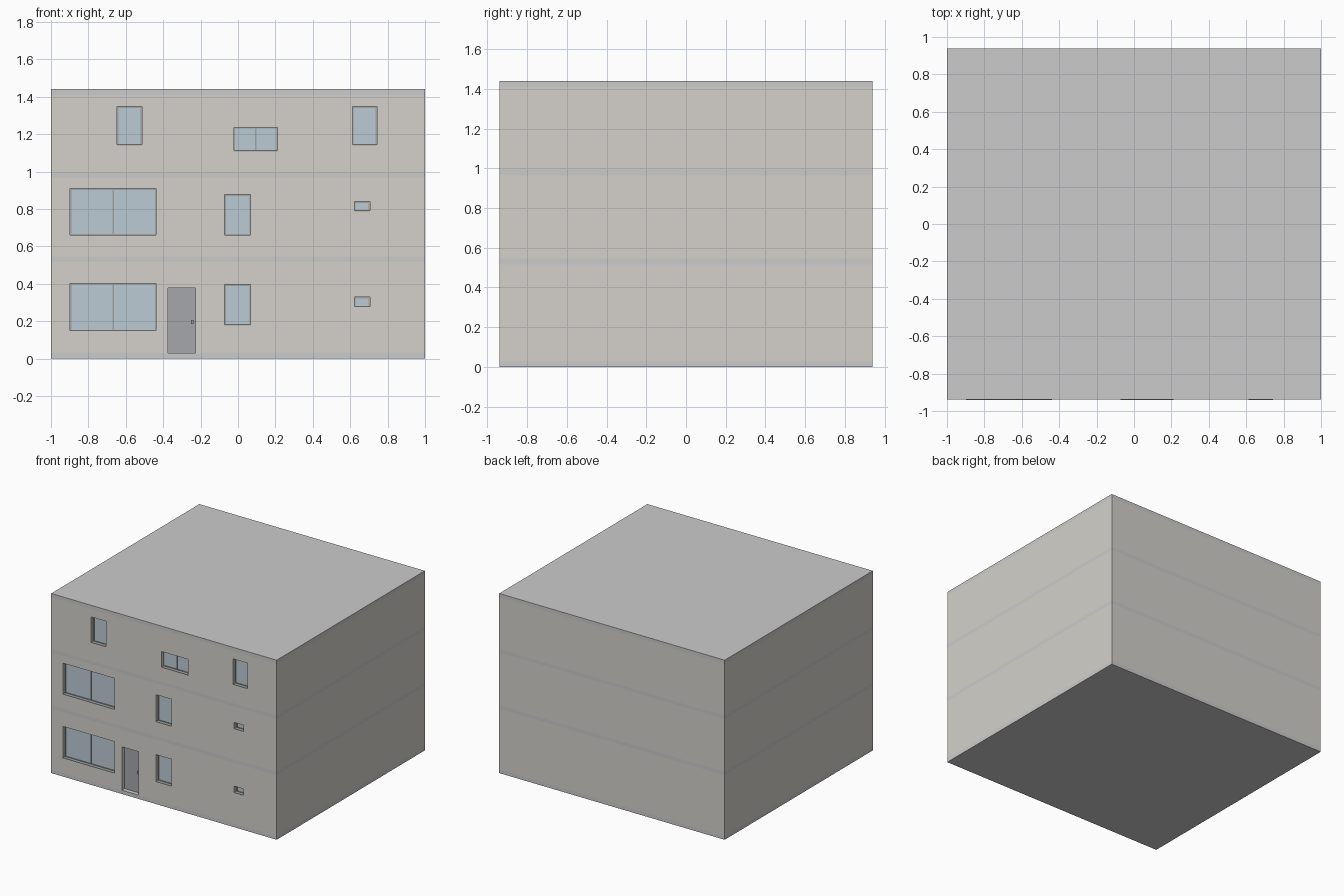
import bpy

if "Cube" in bpy.data.objects:
    bpy.data.objects.remove(bpy.data.objects["Cube"])

W, D = 1.0, 0.938          # half width, half depth
T = 0.06                   # wall thickness


def material(name, color):
    m = bpy.data.materials.new(name)
    m.diffuse_color = (*color, 1)
    m.use_nodes = True
    m.node_tree.nodes["Principled BSDF"].inputs["Base Color"].default_value = m.diffuse_color
    return m


WALL = material("plaster", (0.66, 0.64, 0.60))
SLAB = material("concrete", (0.58, 0.575, 0.56))
GLASS = material("glass", (0.50, 0.60, 0.66))
FRAME = material("frame_grey", (0.36, 0.37, 0.37))
DOOR = material("door_grey", (0.38, 0.39, 0.41))


def box(name, x0, x1, y0, y1, z0, z1, mat=None):
    bpy.ops.mesh.primitive_cube_add(
        size=1, location=((x0 + x1) / 2, (y0 + y1) / 2, (z0 + z1) / 2))
    o = bpy.context.object
    o.name = name
    o.scale = (x1 - x0, y1 - y0, z1 - z0)
    bpy.ops.object.transform_apply(location=False, rotation=False, scale=True)
    if mat:
        o.data.materials.append(mat)
    return o


def cut(target, *bounds):
    c = box("cutter", *bounds)
    c.hide_render = True
    m = target.modifiers.new("cut", 'BOOLEAN')
    m.operation, m.solver, m.object = 'DIFFERENCE', 'EXACT', c
    bpy.context.view_layer.objects.active = target
    bpy.ops.object.modifier_apply(modifier=m.name)
    bpy.data.objects.remove(c, do_unlink=True)


def window(name, x0, x1, z0, z1, panes):
    f, ya, yb = 0.007, -D + 0.026, -D + 0.04
    box(name + "_glass", x0, x1, ya + 0.005, yb - 0.003, z0, z1, GLASS)
    # frame rails, stiles and central mullion
    box(name + "_frame_bottom", x0, x1, ya, yb, z0, z0 + f, FRAME)
    box(name + "_frame_top", x0, x1, ya, yb, z1 - f, z1, FRAME)
    for i in range(panes + 1):
        c = x0 + f / 2 + (x1 - x0 - f) * i / panes
        box(f"{name}_stile_{i}", c - f / 2, c + f / 2, ya, yb, z0 + f, z1 - f, FRAME)
    # thin sill, just proud of the wall
    box(name + "_sill", x0, x1, -D - 0.002, ya, z0, z0 + 0.004, FRAME)


# floor slabs and roof
slabs = [(0, 0.03), (0.515, 0.545), (0.967, 0.995), (1.41, 1.44)]
for i, (a, b) in enumerate(slabs):
    box("roof_slab" if i == 3 else f"floor_slab_{i}", -W, W, -D, D, a, b, SLAB)

# windows per storey: x0, x1, z0, z1, panes
storeys = [
    [(-0.897, -0.438, 0.147, 0.402, 2), (-0.072, 0.068, 0.178, 0.396, 1),
     (0.622, 0.705, 0.275, 0.329, 1)],
    [(-0.897, -0.438, 0.658, 0.909, 2), (-0.072, 0.068, 0.658, 0.877, 1),
     (0.622, 0.705, 0.787, 0.840, 1)],
    [(-0.646, -0.514, 1.140, 1.347, 1), (-0.022, 0.212, 1.108, 1.236, 2),
     (0.611, 0.743, 1.140, 1.347, 1)],
]
door = (-0.374, -0.226, 0.03, 0.378)

# hollow wall ring of each storey, pierced by its openings
for s, openings in enumerate(storeys):
    z0, z1 = slabs[s][1], slabs[s + 1][0]
    walls = box(f"walls_storey_{s}", -W, W, -D, D, z0, z1, WALL)
    cut(walls, -W + T, W - T, -D + T, D - T, z0 - 0.01, z1 + 0.01)
    for i, (a, b, c, d, panes) in enumerate(openings):
        cut(walls, a, b, -D - 0.05, -D + T + 0.03, c, d)
        window(f"window_{s}_{i}", a, b, c, d, panes)
    if s == 0:
        cut(walls, door[0], door[1], -D - 0.05, -D + T + 0.03, 0.02, door[3])

# front door and handle
box("front_door", door[0], door[1], -D + 0.035, -D + 0.05, door[2], door[3], DOOR)
box("door_handle", -0.252, -0.238, -D + 0.02, -D + 0.036, 0.185, 0.205, FRAME)
